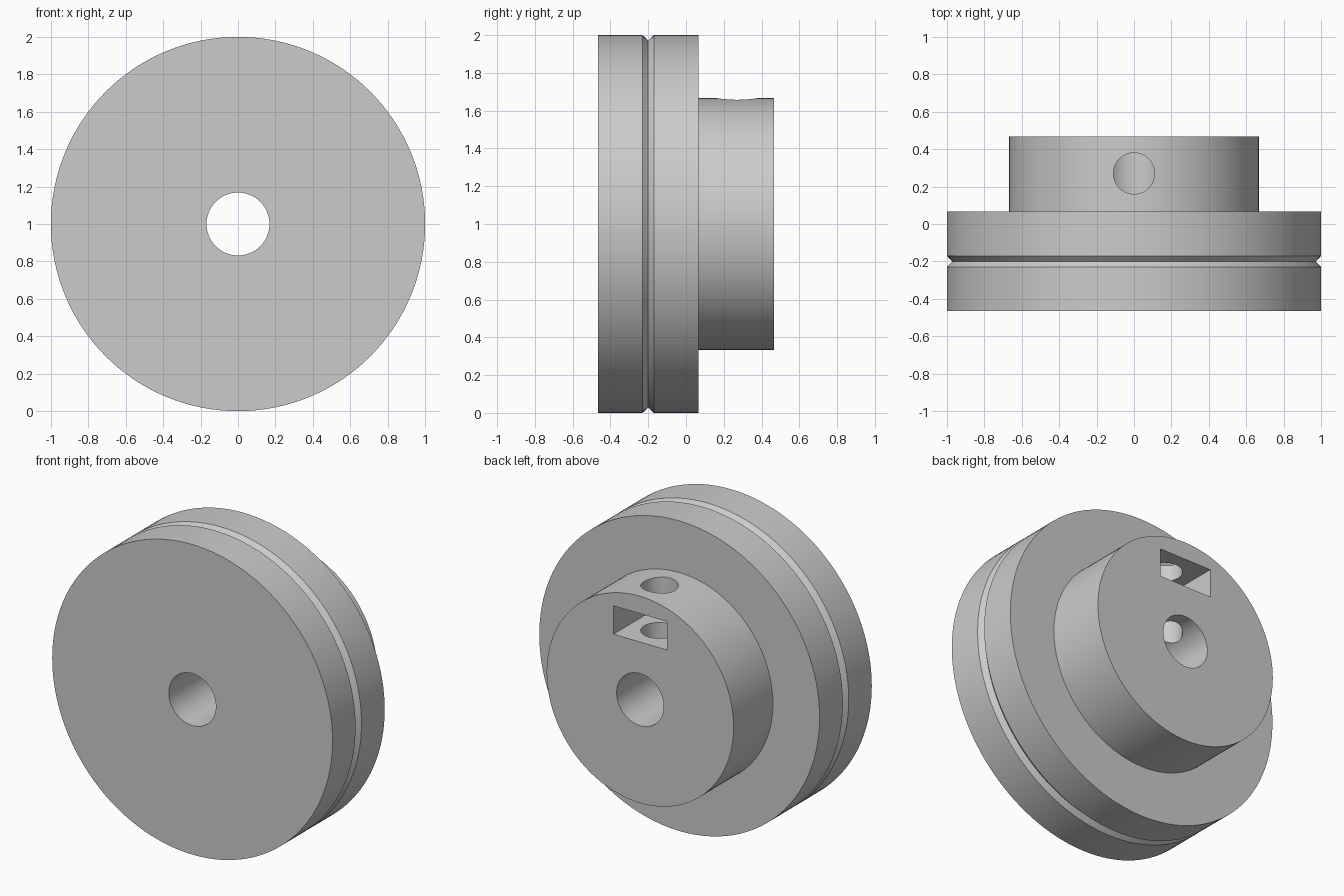
import bpy
import bmesh
import math
from mathutils import Matrix, Vector

cube = bpy.data.objects.get("Cube")
if cube:
    bpy.data.objects.remove(cube, do_unlink=True)

CENTRE = Vector((0, 0, 1))
SCREW_Y = 0.27

grey = bpy.data.materials.new("plain_grey")
grey.use_nodes = True
colour = (0.6, 0.6, 0.6, 1)
grey.diffuse_color = colour
grey.node_tree.nodes["Principled BSDF"].inputs["Base Color"].default_value = colour


def add_object(name, bm):
    mesh = bpy.data.meshes.new(name)
    bmesh.ops.recalc_face_normals(bm, faces=bm.faces)
    bm.to_mesh(mesh)
    bm.free()
    mesh.materials.append(grey)
    obj = bpy.data.objects.new(name, mesh)
    bpy.context.collection.objects.link(obj)
    return obj


def lathe(name, profile, steps=128):
    """Turn a closed (radius, y) profile around the wheel axle."""
    bm = bmesh.new()
    verts = [bm.verts.new(CENTRE + Vector((0, y, r))) for r, y in profile]
    edges = [bm.edges.new((v, verts[i - 1])) for i, v in enumerate(verts)]
    bmesh.ops.spin(bm, geom=verts + edges, cent=CENTRE, axis=(0, 1, 0),
                   angle=math.tau, steps=steps, use_merge=True)
    bmesh.ops.remove_doubles(bm, verts=bm.verts, dist=1e-5)
    return add_object(name, bm)


def cut(obj, cutter):
    cutter.hide_render = True
    mod = obj.modifiers.new(cutter.name, "BOOLEAN")
    mod.operation = "DIFFERENCE"
    mod.solver = "EXACT"
    mod.object = cutter
    bpy.context.view_layer.objects.active = obj
    bpy.ops.object.modifier_apply(modifier=mod.name)
    bpy.data.objects.remove(cutter, do_unlink=True)


# Grooved disc, stepped hub and axle bore in one turned body
wheel = lathe("wheel_with_hub", [
    (0.168, -0.465), (1, -0.465),
    (1, -0.23), (0.972, -0.2), (1, -0.17),
    (1, 0.067), (0.667, 0.067), (0.667, 0.467), (0.168, 0.467),
])

# Set screw hole from the top of the hub down into the bore
bm = bmesh.new()
bmesh.ops.create_cone(bm, cap_ends=True, segments=64, radius1=0.11, radius2=0.11,
                      depth=1, matrix=Matrix.Translation((0, SCREW_Y, 1.5)))
cut(wheel, add_object("screw_hole_cutter", bm))

# Nut slot in the back of the hub, crossing the screw hole
bm = bmesh.new()
bmesh.ops.create_cube(bm, size=1, matrix=Matrix.Translation((0, 0.33, 1.463))
                      @ Matrix.Diagonal((0.38, 0.5, 0.183, 1)))
cut(wheel, add_object("nut_slot_cutter", bm))

# Smooth round walls with crisp edges
bpy.ops.object.select_all(action="DESELECT")
wheel.select_set(True)
bpy.context.view_layer.objects.active = wheel
bpy.ops.object.shade_smooth_by_angle(angle=math.radians(30))
